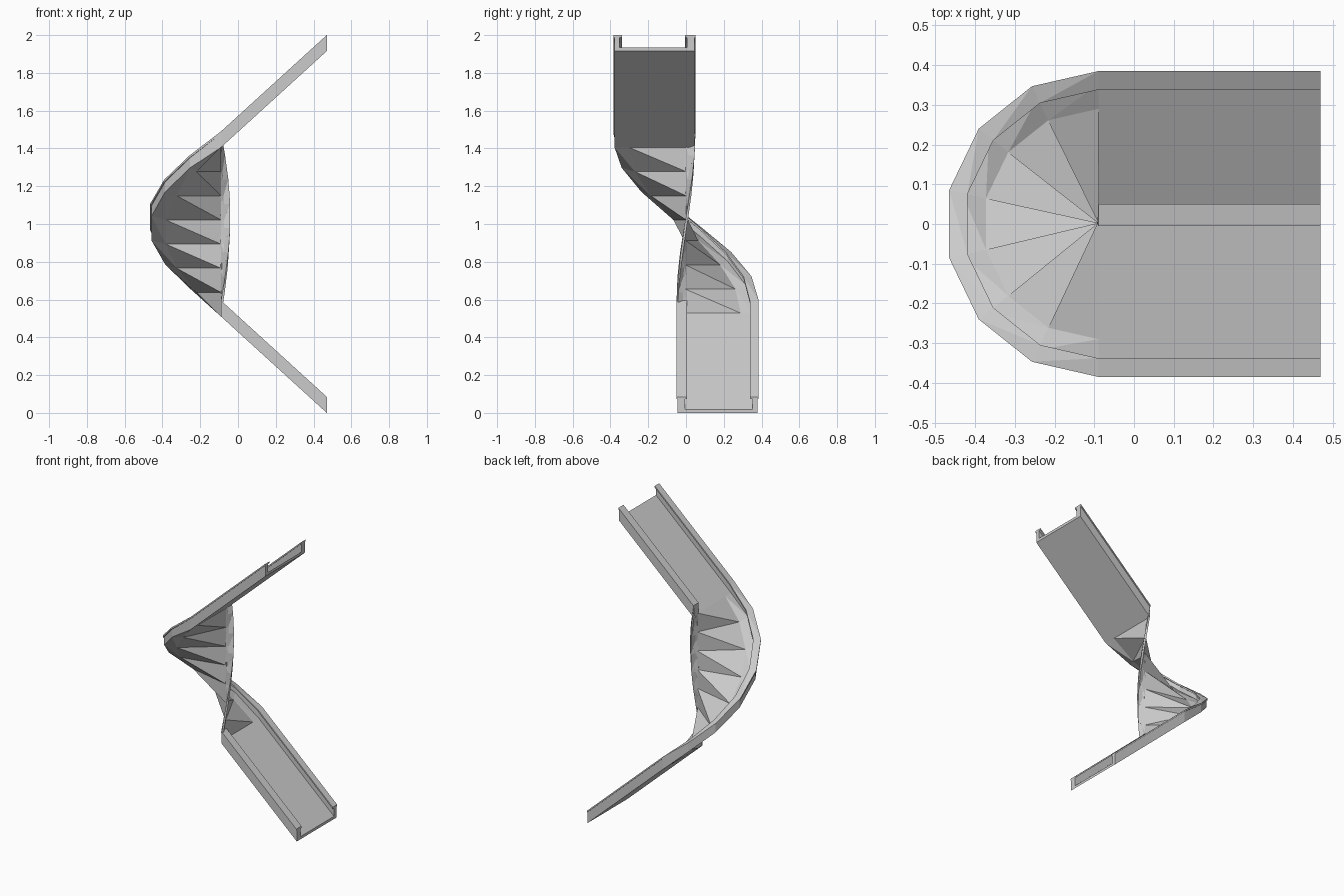
import bpy, bmesh, math

if "Cube" in bpy.data.objects:
    bpy.data.objects.remove(bpy.data.objects["Cube"])

AXIS_X, END_X = -0.09, 0.47   # axis of the half turn, free ends of the runs
RUN_RISE, TURN_STEP, SEGS = 0.51, 0.1279, 7
H, LIP, FLOOR = 0.085, 0.073, 0.018


def channel(f):
    """Lipped U section as (radius, height); f lifts the outer corner in the turn."""
    return [(-0.045, 0), (0, 0), (0.30, 0), (0.378, f), (0.378, LIP), (0.385, LIP),
            (0.385, H), (0.338, H), (0.338, LIP), (0.352, LIP), (0.352, FLOOR + f),
            (0.29, FLOOR), (-0.006, FLOOR), (-0.006, LIP), (0.005, LIP), (0.005, H),
            (-0.05, H), (-0.05, LIP), (-0.045, LIP)]


def ring(angle, z, x=AXIS_X, f=0.0):
    s, c = math.sin(angle), math.cos(angle)
    return [(x - r * s, r * c, z + h) for r, h in channel(f)]


def sweep(name, rings, cap_first=False, cap_last=False):
    bm = bmesh.new()
    vs = [[bm.verts.new(p) for p in rg] for rg in rings]
    n = len(vs[0])
    for p, q in zip(vs, vs[1:]):
        for j in range(n):
            k = (j + 1) % n
            bm.faces.new((p[j], p[k], q[k]))
            bm.faces.new((p[j], q[k], q[j]))
    if cap_first:
        bm.faces.new(vs[0][::-1])
    if cap_last:
        bm.faces.new(vs[-1])
    bmesh.ops.recalc_face_normals(bm, faces=bm.faces)
    # closed test: make sure the lip tops point up
    top = max(bm.faces, key=lambda fc: abs(fc.normal.z) * (fc.calc_center_median().z))
    me = bpy.data.meshes.new(name)
    bm.to_mesh(me)
    bm.free()
    ob = bpy.data.objects.new(name, me)
    bpy.context.collection.objects.link(ob)
    return ob


z_low = RUN_RISE
z_high = RUN_RISE + SEGS * TURN_STEP

# straight lower chute
sweep("lower_run", [ring(0, 0, END_X), ring(0, z_low)], cap_first=True)

# half-turn helical chute
sweep("turn", [ring(math.pi * i / SEGS, z_low + i * TURN_STEP,
                    f=0.02 if 0 < i < SEGS else 0.0) for i in range(SEGS + 1)])

# straight upper chute
sweep("upper_run", [ring(math.pi, z_high), ring(math.pi, z_high + RUN_RISE, END_X)],
      cap_last=True)
